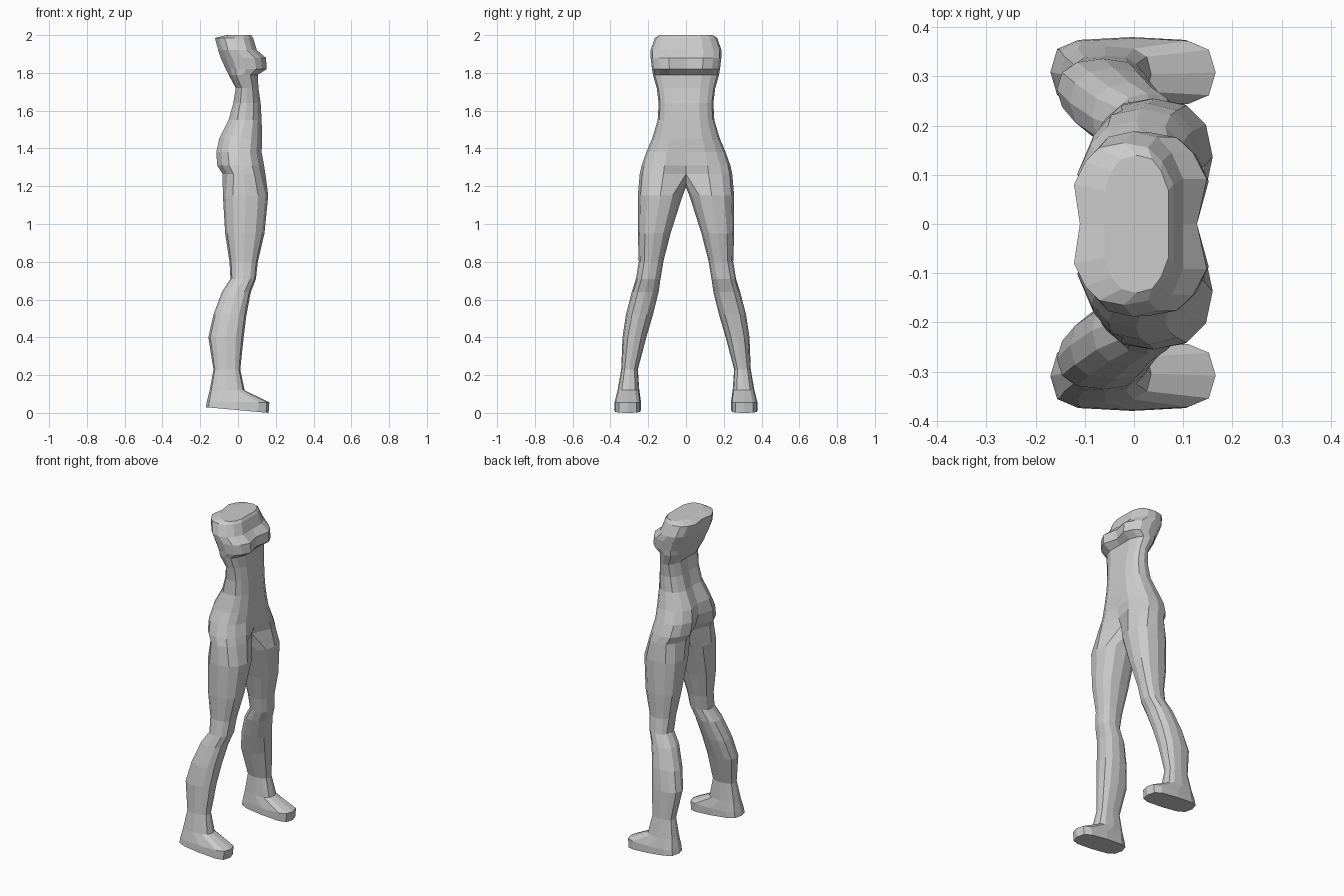
import bpy, bmesh, math

skin = bpy.data.materials.new("plain grey")
skin.diffuse_color = (0.6, 0.6, 0.6, 1)


def power(v, e):
    return math.copysign(abs(v) ** e, v)


bm = bmesh.new()


# Half ring of the torso, from front centre round the side to back centre
def torso_ring(z, front, back, width, front_groove, back_groove):
    mid, half = (front + back) / 2, (front - back) / 2
    ring = []
    for i in range(9):
        a = math.pi * i / 8
        x = mid + half * power(math.cos(a), 0.75)
        y = width * power(math.sin(a), 0.75)
        if i == 0:
            x = front - front_groove
        elif i == 1:
            x = front
        elif i == 7:
            x = back
        elif i == 8:
            x = back + back_groove
        if i in (0, 8):
            y = 0
        ring.append(bm.verts.new((x, y, z)))
    return ring


# Closed ring of the leg; the first nine points continue the torso columns
def leg_ring(z_front, z_back, front, back, inner, outer, e):
    ring = []
    for i in range(12):
        a = math.radians(30 * i - 30)
        c, s = power(math.cos(a), e), power(math.sin(a), e)
        ring.append(bm.verts.new(((front + back) / 2 + (front - back) / 2 * c,
                                  (inner + outer) / 2 + (outer - inner) / 2 * s,
                                  (z_front + z_back) / 2 + (z_front - z_back) / 2 * c)))
    return ring


def bridge(a, b, closed):
    n = len(a)
    for i in range(n if closed else n - 1):
        j = (i + 1) % n
        bm.faces.new((a[i], a[j], b[j], b[i]))


# Torso: z, front, back, half width, chest groove, spine groove
torso = [torso_ring(*r) for r in (
    (2.00, 0.07, -0.06, 0.14, 0, 0),
    (1.985, 0.08, -0.122, 0.165, 0, 0.012),
    (1.92, 0.10, -0.105, 0.188, 0, 0.01),
    (1.88, 0.148, -0.092, 0.187, 0.02, 0.01),
    (1.82, 0.152, -0.065, 0.18, 0.025, 0.01),
    (1.79, 0.105, -0.05, 0.175, 0, 0.01),
    (1.72, 0.108, -0.012, 0.155, 0, 0.005),
    (1.64, 0.12, -0.025, 0.145, 0, 0.005),
    (1.55, 0.125, -0.05, 0.15, 0, 0.01),
    (1.45, 0.128, -0.10, 0.18, 0, 0.02),
    (1.38, 0.125, -0.115, 0.21, 0, 0.03),
    (1.31, 0.138, -0.11, 0.235, 0.025, 0.045),
    (1.265, 0.145, -0.082, 0.245, 0.05, 0.05))]
bm.faces.new(torso[0])
for a, b in zip(torso, torso[1:]):
    bridge(a, b, False)

# Crotch points close the last torso ring into the top of the leg
crotch = [bm.verts.new((x, 0, z)) for x, z in ((-0.01, 1.215), (0.025, 1.195), (0.065, 1.215))]
legs = [torso[-1] + crotch]

# Thigh, knee, calf, ankle and foot: z front, z back, front, back, inner, outer, roundness
legs += [leg_ring(*r) for r in (
    (1.15, 1.15, 0.16, -0.08, 0.018, 0.255, 0.85),
    (0.95, 0.95, 0.14, -0.068, 0.082, 0.255, 0.85),
    (0.80, 0.80, 0.105, -0.045, 0.12, 0.25, 0.85),
    (0.71, 0.71, 0.095, -0.04, 0.135, 0.265, 0.85),
    (0.64, 0.64, 0.068, -0.085, 0.145, 0.287, 0.85),
    (0.52, 0.52, 0.045, -0.13, 0.175, 0.318, 0.85),
    (0.40, 0.40, 0.03, -0.157, 0.21, 0.336, 0.85),
    (0.23, 0.23, 0.012, -0.13, 0.255, 0.343, 0.75),
    (0.12, 0.12, 0.035, -0.15, 0.247, 0.362, 0.7),
    (0.055, 0.06, 0.166, -0.165, 0.238, 0.378, 0.6),
    (0.00, 0.03, 0.162, -0.17, 0.238, 0.38, 0.6))]
for a, b in zip(legs, legs[1:]):
    bridge(a, b, True)
bm.faces.new(legs[-1])

bmesh.ops.recalc_face_normals(bm, faces=bm.faces[:])
mesh = bpy.data.meshes.new("body")
bm.to_mesh(mesh)
bm.free()
mesh.materials.append(skin)
body = bpy.data.objects.new("body", mesh)
bpy.context.collection.objects.link(body)

# Mirror the left half to the right
mirror = body.modifiers.new("mirror", 'MIRROR')
mirror.use_axis = (False, True, False)
mirror.use_clip = True
mirror.merge_threshold = 0.001
